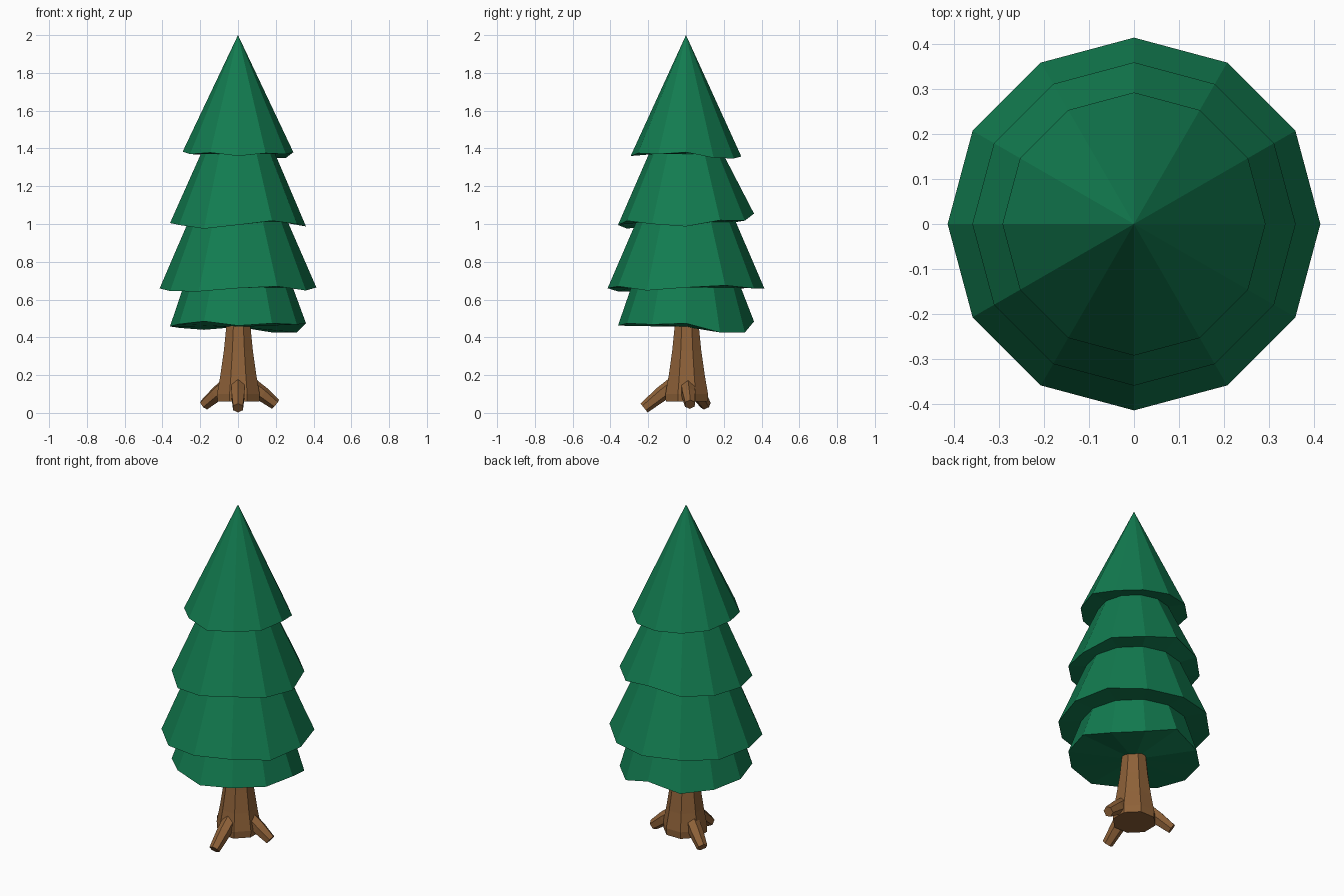
import bpy, bmesh, math
from mathutils import Vector

if "Cube" in bpy.data.objects:
    bpy.data.objects.remove(bpy.data.objects["Cube"])


def material(name, rgb):
    m = bpy.data.materials.new(name)
    m.diffuse_color = (*rgb, 1)
    m.use_nodes = True
    m.node_tree.nodes["Principled BSDF"].inputs["Base Color"].default_value = m.diffuse_color
    return m


GREEN = material("pine green", (0.006, 0.2, 0.08))
BROWN = material("bark brown", (0.27, 0.12, 0.04))


def loft(name, rings, mat):
    """Skin a list of rings; a one-point ring makes a tip. Flat shaded."""
    bm = bmesh.new()
    vs = [[bm.verts.new(p) for p in r] for r in rings]
    for a, b in zip(vs, vs[1:]):
        n = max(len(a), len(b))
        for i in range(n):
            j = (i + 1) % n
            quad = [a[i % len(a)], a[j % len(a)], b[j % len(b)], b[i % len(b)]]
            bm.faces.new(list(dict.fromkeys(quad)))
    for end in (vs[0], vs[-1]):
        if len(end) > 2:
            bm.faces.new(end)
    bmesh.ops.recalc_face_normals(bm, faces=bm.faces)
    me = bpy.data.meshes.new(name)
    bm.to_mesh(me)
    bm.free()
    me.materials.append(mat)
    ob = bpy.data.objects.new(name, me)
    bpy.context.collection.objects.link(ob)
    return ob


def ring(r, heights, phase=0.0, cx=0.0, cy=0.0):
    n = len(heights)
    return [Vector((cx + r * math.cos(2 * math.pi * i / n + phase),
                    cy + r * math.sin(2 * math.pi * i / n + phase), z))
            for i, z in enumerate(heights)]


# Foliage: uneven rim heights every 30 degrees, counted from +x, top tier first
rims = [
    (0.293, [1.38, 1.35, 1.347, 1.357, 1.365, 1.37, 1.383, 1.37, 1.378, 1.36, 1.375, 1.37]),
    (0.36, [0.987, 1.02, 1.018, 1.055, 1.02, 1.01, 1.005, 0.995, 0.975, 0.995, 1.017, 1.0]),
    (0.415, [0.664, 0.675, 0.659, 0.659, 0.665, 0.65, 0.659, 0.645, 0.643, 0.66, 0.67, 0.648]),
    (0.36, [0.474, 0.426, 0.426, 0.484, 0.44, 0.45, 0.458, 0.47, 0.485, 0.462, 0.474, 0.468]),
]
necks = [(0.197, 1.37), (0.264, 1.01), (0.29, 0.665)]
profile = [[Vector((0, 0, 2))]]
for k, (r, zs) in enumerate(rims):
    profile.append(ring(r, zs))
    if k < len(necks):
        profile.append(ring(necks[k][0], [necks[k][1]] * 12))
profile.append([Vector((0, 0, 0.455))])
loft("foliage", profile, GREEN)

# Trunk: flared octagon
trunk = [(0.12, 0.06), (0.122, 0.10), (0.103, 0.20), (0.083, 0.33), (0.068, 0.47)]
loft("trunk", [ring(r, [z] * 8, math.pi / 8, 0.002, 0.004) for r, z in trunk], BROWN)


# Roots: tapered six-sided tubes bending down to the ground
def root(name, angle, reach, tip_z):
    out = Vector((math.cos(angle), math.sin(angle), 0))
    up = Vector((0, 0, 1))
    side = up.cross(out)
    path = [out * 0.06 + up * 0.155, out * 0.13 + up * 0.1, out * reach + up * tip_z]
    rings = []
    for i, (p, r) in enumerate(zip(path, (0.04, 0.04, 0.03))):
        t = (path[min(i + 1, 2)] - path[max(i - 1, 0)]).normalized()
        nrm = t.cross(side)
        rings.append([p + r * (side * math.cos(a) + nrm * math.sin(a))
                      for a in (k * math.pi / 3 + math.pi / 6 for k in range(6))])
    loft(name, rings, BROWN)


root("front_root", math.radians(270), 0.222, 0.026)
root("right_root", math.radians(6), 0.2, 0.045)
root("left_root", math.radians(150), 0.207, 0.042)
